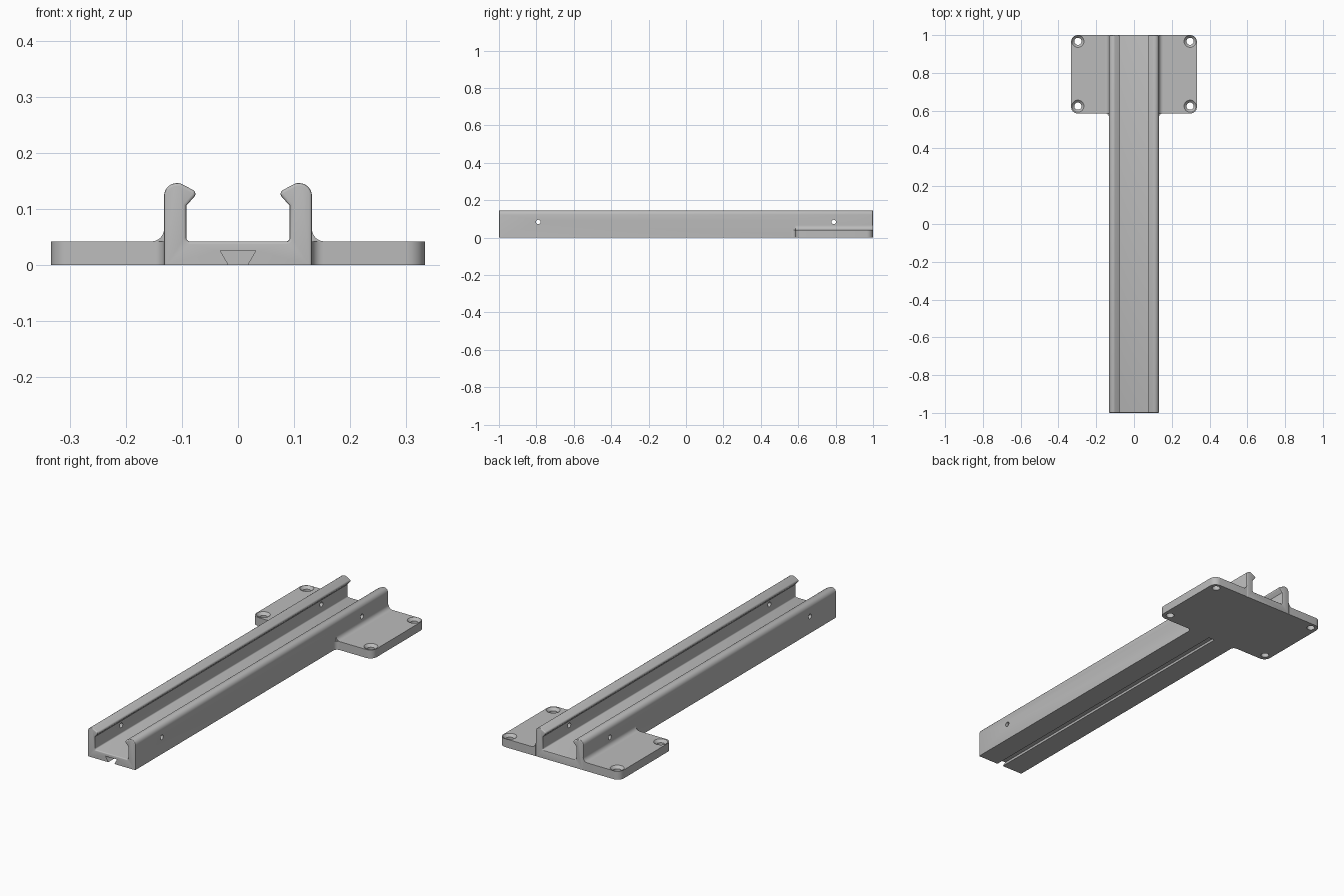
import bpy, bmesh, math
from mathutils import Vector, Matrix

cube = bpy.data.objects.get("Cube")
if cube:
    bpy.data.objects.remove(cube, do_unlink=True)

grey = bpy.data.materials.new("plain grey")
grey.use_nodes = True
grey.diffuse_color = (0.5, 0.5, 0.5, 1)
grey.node_tree.nodes["Principled BSDF"].inputs["Base Color"].default_value = grey.diffuse_color

HALF_W, FLOOR, WING_Y = 0.132, 0.042, 0.585


def rounded(points, steps=6):
    """Replace each (x, y, radius) corner with a tangent arc."""
    out = []
    for i, (x, y, r) in enumerate(points):
        p = Vector((x, y))
        if r == 0:
            out.append(p)
            continue
        a = (Vector(points[i - 1][:2]) - p).normalized()
        b = (Vector(points[(i + 1) % len(points)][:2]) - p).normalized()
        half = a.angle(b) / 2
        centre = p + (a + b).normalized() * r / math.sin(half)
        start = p + a * r / math.tan(half) - centre
        end = p + b * r / math.tan(half) - centre
        sweep = start.angle_signed(end)
        for k in range(steps + 1):
            out.append(centre + Matrix.Rotation(-sweep * k / steps, 2) @ start)
    return out


def make(name, bm):
    bmesh.ops.recalc_face_normals(bm, faces=bm.faces)
    mesh = bpy.data.meshes.new(name)
    bm.to_mesh(mesh)
    bm.free()
    mesh.materials.append(grey)
    ob = bpy.data.objects.new(name, mesh)
    bpy.context.collection.objects.link(ob)
    return ob


def prism(outline, low, high, axis):
    """Extrude a 2D outline along y or z."""
    bm = bmesh.new()
    place = (lambda p, h: (p.x, h, p.y)) if axis == "y" else (lambda p, h: (p.x, p.y, h))
    face = bm.faces.new([bm.verts.new(place(p, low)) for p in outline])
    ext = bmesh.ops.extrude_face_region(bm, geom=[face])["geom"]
    shift = Vector(place(Vector((0, 0)), high - low))
    bmesh.ops.translate(bm, vec=shift, verts=[g for g in ext if isinstance(g, bmesh.types.BMVert)])
    return bm


def cone(name, r1, r2, depth, matrix):
    bm = bmesh.new()
    bmesh.ops.create_cone(bm, cap_ends=True, segments=32, radius1=r1, radius2=r2,
                          depth=depth, matrix=matrix)
    return make(name, bm)


def cut(ob, cutters):
    bpy.context.view_layer.objects.active = ob
    for c in cutters:
        c.hide_render = True
        mod = ob.modifiers.new("cut", "BOOLEAN")
        mod.operation, mod.solver, mod.object = "DIFFERENCE", "EXACT", c
        bpy.ops.object.modifier_apply(modifier=mod.name)
        bpy.data.objects.remove(c, do_unlink=True)


def smooth(ob):
    bpy.ops.object.select_all(action="DESELECT")
    ob.select_set(True)
    bpy.context.view_layer.objects.active = ob
    bpy.ops.object.shade_smooth_by_angle(angle=math.radians(30))


# Channel rail with inward hooked walls
side = [(HALF_W, 0, 0), (HALF_W, 0.146, 0.023), (0.104, 0.146, 0.012),
        (0.071, 0.129, 0.008), (0.092, 0.106, 0), (0.092, FLOOR, 0.006)]
profile = rounded(side + [(-x, z, r) for x, z, r in reversed(side)])
bm = prism(profile, -1, 1, "y")
ends = [e for e in bm.edges
        if abs(e.verts[0].co.y - e.verts[1].co.y) < 0.001
        and max(v.co.z for v in e.verts) > 0.001]
bmesh.ops.bevel(bm, geom=ends, offset=0.005, segments=3, profile=0.5,
                affect="EDGES", clamp_overlap=True)
rail = make("channel_rail", bm)

# Dovetail groove underneath and cross holes through the walls
groove = [Vector(p) for p in ((-0.0145, -0.004), (0.0145, -0.004), (0.032, 0.026), (-0.032, 0.026))]
cutters = [make("groove_cutter", prism(groove, -1.1, 0.58, "y"))]
for y in (-0.79, 0.79):
    turn = Matrix.Translation((0, y, 0.084)) @ Matrix.Rotation(math.pi / 2, 4, "Y")
    cutters.append(cone("cross_hole_cutter", 0.012, 0.012, 0.5, turn))
cut(rail, cutters)
smooth(rail)

# Mounting wings with countersunk screw holes and fillets against the rail
R = 0.022
for s, label in ((1, "left"), (-1, "right")):
    outline = rounded([(s * HALF_W, 1, 0), (s * HALF_W, WING_Y - R, 0),
                       (s * (HALF_W + 0.0002), WING_Y, 0.02),
                       (s * 0.333, WING_Y, 0.034), (s * 0.333, 1, 0.034)])
    wing = make(label + "_mounting_wing", prism(outline, 0, FLOOR, "z"))
    cutters = []
    for y in (0.624, 0.967):
        cutters.append(cone("hole_cutter", 0.019, 0.019, 0.2, Matrix.Translation((s * 0.297, y, 0))))
        cutters.append(cone("countersink_cutter", 0.018, 0.034, 0.016,
                            Matrix.Translation((s * 0.297, y, FLOOR - 0.006))))
    cut(wing, cutters)
    smooth(wing)

    arc = [Vector((s * (HALF_W + R - R * math.sin(t)), FLOOR + R - R * math.cos(t)))
           for t in (math.pi / 2 * k / 8 for k in range(9))]
    fillet = make(label + "_wing_fillet",
                  prism([Vector((s * HALF_W, FLOOR))] + arc, WING_Y, 1, "y"))
    smooth(fillet)
